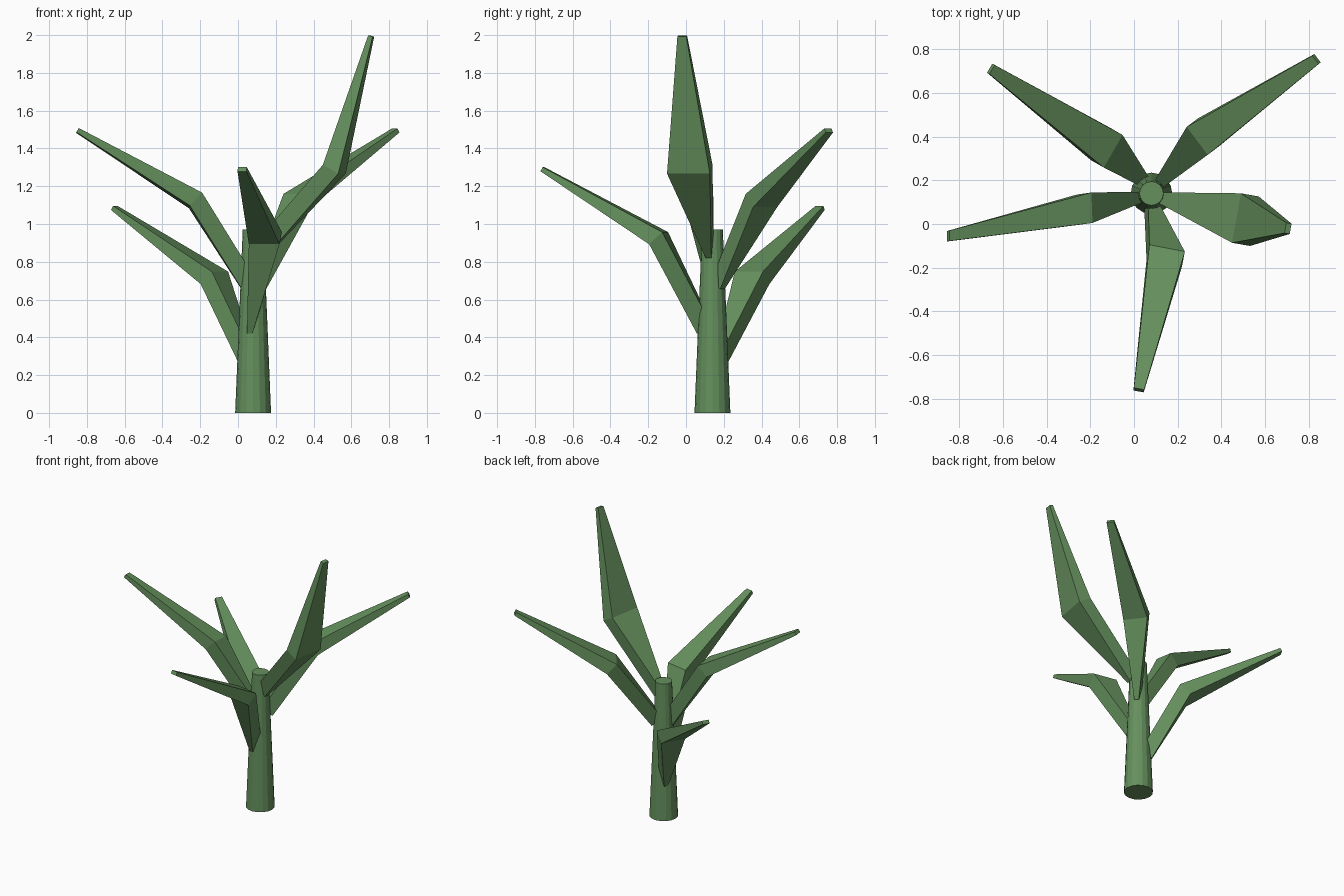
import bpy, bmesh
from math import radians, cos, sin
from mathutils import Vector

cube = bpy.data.objects.get("Cube")
if cube:
    bpy.data.objects.remove(cube, do_unlink=True)

GREEN = (0.13, 0.28, 0.11, 1)
leaf_green = bpy.data.materials.new("leaf_green")
leaf_green.use_nodes = True
leaf_green.diffuse_color = GREEN
leaf_green.node_tree.nodes["Principled BSDF"].inputs["Base Color"].default_value = GREEN


def finish(name, bm):
    """Turn a bmesh into a flat-shaded green object."""
    bmesh.ops.recalc_face_normals(bm, faces=bm.faces)
    mesh = bpy.data.meshes.new(name)
    bm.to_mesh(mesh)
    bm.free()
    mesh.materials.append(leaf_green)
    obj = bpy.data.objects.new(name, mesh)
    bpy.context.scene.collection.objects.link(obj)
    return obj


def build_leaf(name, root, bend, tip, azimuth, bend_width, tilt=0.0):
    """Loft a rectangular section from the stem through the bend to the tip."""
    root, bend, tip = Vector(root), Vector(bend), Vector(tip)
    side = Vector((cos(radians(azimuth)), sin(radians(azimuth)), tilt)).normalized()
    lower = (bend - root).normalized()
    upper = (tip - bend).normalized()
    sections = (
        (root, lower, 0.03, 0.09),
        (bend, lower + upper, bend_width, 0.095),
        (tip, upper, 0.048, 0.025),
    )
    bm = bmesh.new()
    rings = []
    for centre, along, width, thickness in sections:
        out = along.cross(side).normalized() * thickness / 2
        across = side * width / 2
        rings.append([bm.verts.new(centre + across * a + out * b)
                      for a, b in ((1, 1), (-1, 1), (-1, -1), (1, -1))])
    for low, high in zip(rings, rings[1:]):
        for i in range(4):
            j = (i + 1) % 4
            bm.faces.new((low[i], low[j], high[j], high[i]))
    bm.faces.new(rings[0])
    bm.faces.new(rings[-1])
    return finish(name, bm)


# Tapered stem
bm = bmesh.new()
bmesh.ops.create_cone(bm, cap_ends=True, segments=16,
                      radius1=0.095, radius2=0.055, depth=0.97)
bmesh.ops.translate(bm, verts=bm.verts, vec=(0.08, 0.14, 0.485))
finish("stem", bm)

# Five bent leaves around the stem
build_leaf("front_leaf", (0.07, 0.10, 0.44), (0.145, -0.145, 0.925),
           (0.022, -0.76, 1.29), -11, 0.165)
build_leaf("tall_left_leaf", (0.11, 0.125, 0.85), (0.51, 0.02, 1.29),
           (0.705, -0.02, 1.995), 80, 0.23)
build_leaf("right_leaf", (0.05, 0.13, 0.69), (-0.225, 0.07, 1.125),
           (-0.85, -0.055, 1.495), 92, 0.14, -0.1)
build_leaf("back_right_leaf", (0.052, 0.18, 0.27), (-0.125, 0.35, 0.715),
           (-0.655, 0.71, 1.085), 60, 0.172)
build_leaf("back_left_leaf", (0.11, 0.17, 0.68), (0.315, 0.40, 1.125),
           (0.835, 0.755, 1.495), -53, 0.16)
